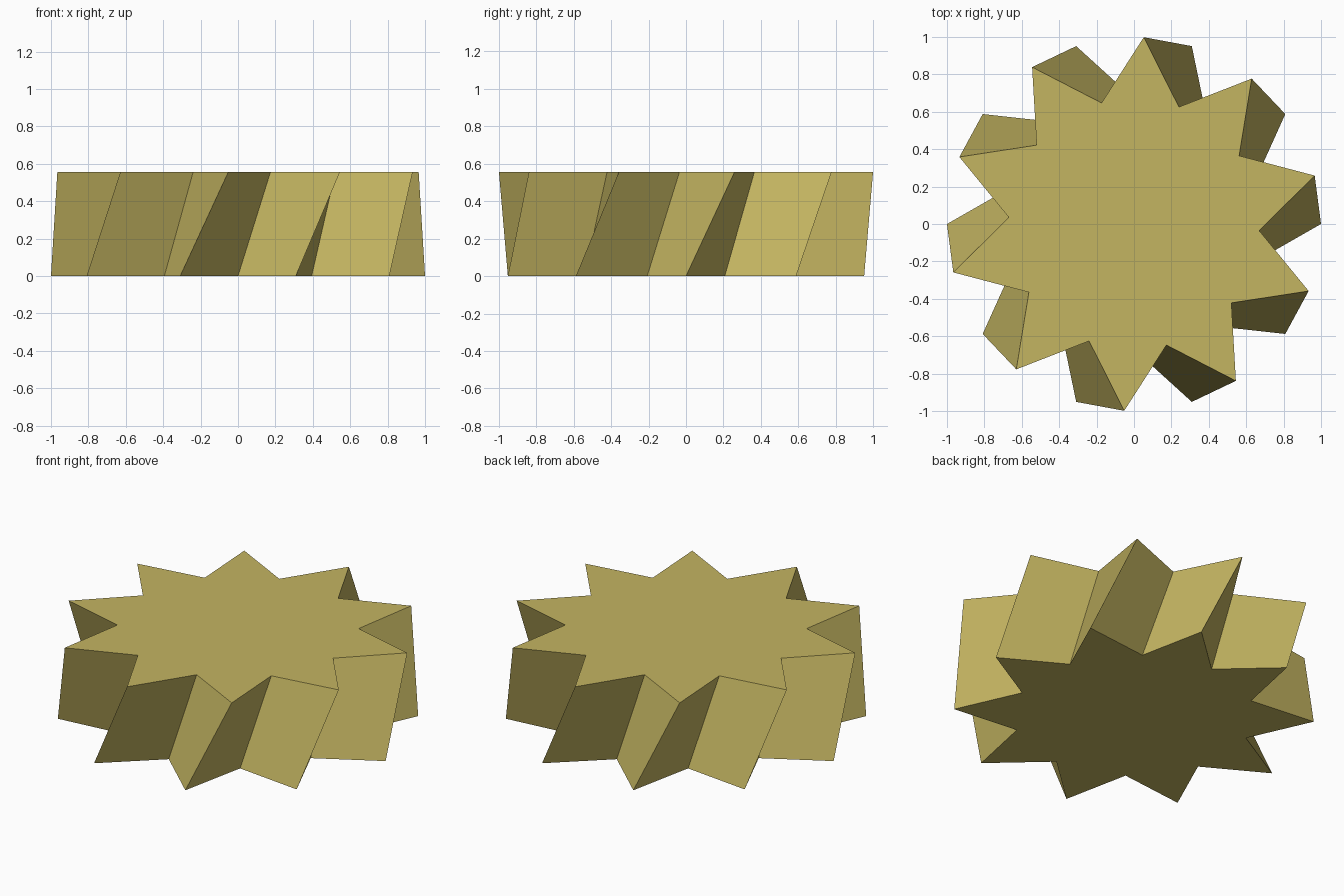
import bpy, bmesh, math

if "Cube" in bpy.data.objects:
    bpy.data.objects.remove(bpy.data.objects["Cube"])

POINTS, OUTER, INNER = 10, 1.0, 0.67
HEIGHT, TWIST = 0.555, math.radians(15)

mat = bpy.data.materials.new("dull gold")
mat.diffuse_color = (0.55, 0.46, 0.12, 1)
mat.use_nodes = True
mat.node_tree.nodes["Principled BSDF"].inputs["Base Color"].default_value = mat.diffuse_color

bm = bmesh.new()


def star_ring(z, turn):
    """Ring of alternating tip and valley vertices."""
    ring = []
    for i in range(POINTS * 2):
        r = INNER if i % 2 else OUTER
        a = math.pi * i / POINTS + turn
        ring.append(bm.verts.new((r * math.cos(a), r * math.sin(a), z)))
    return ring


# Twisted star prism: two caps and slanted flat sides
low = star_ring(0, 0)
high = star_ring(HEIGHT, TWIST)
bm.faces.new(low[::-1])
bm.faces.new(high)
n = len(low)
for i in range(n):
    j = (i + 1) % n
    bm.faces.new((low[i], low[j], high[j], high[i]))

mesh = bpy.data.meshes.new("twisted_star_block")
bm.to_mesh(mesh)
bm.free()
mesh.materials.append(mat)
bpy.context.collection.objects.link(bpy.data.objects.new("twisted_star_block", mesh))
